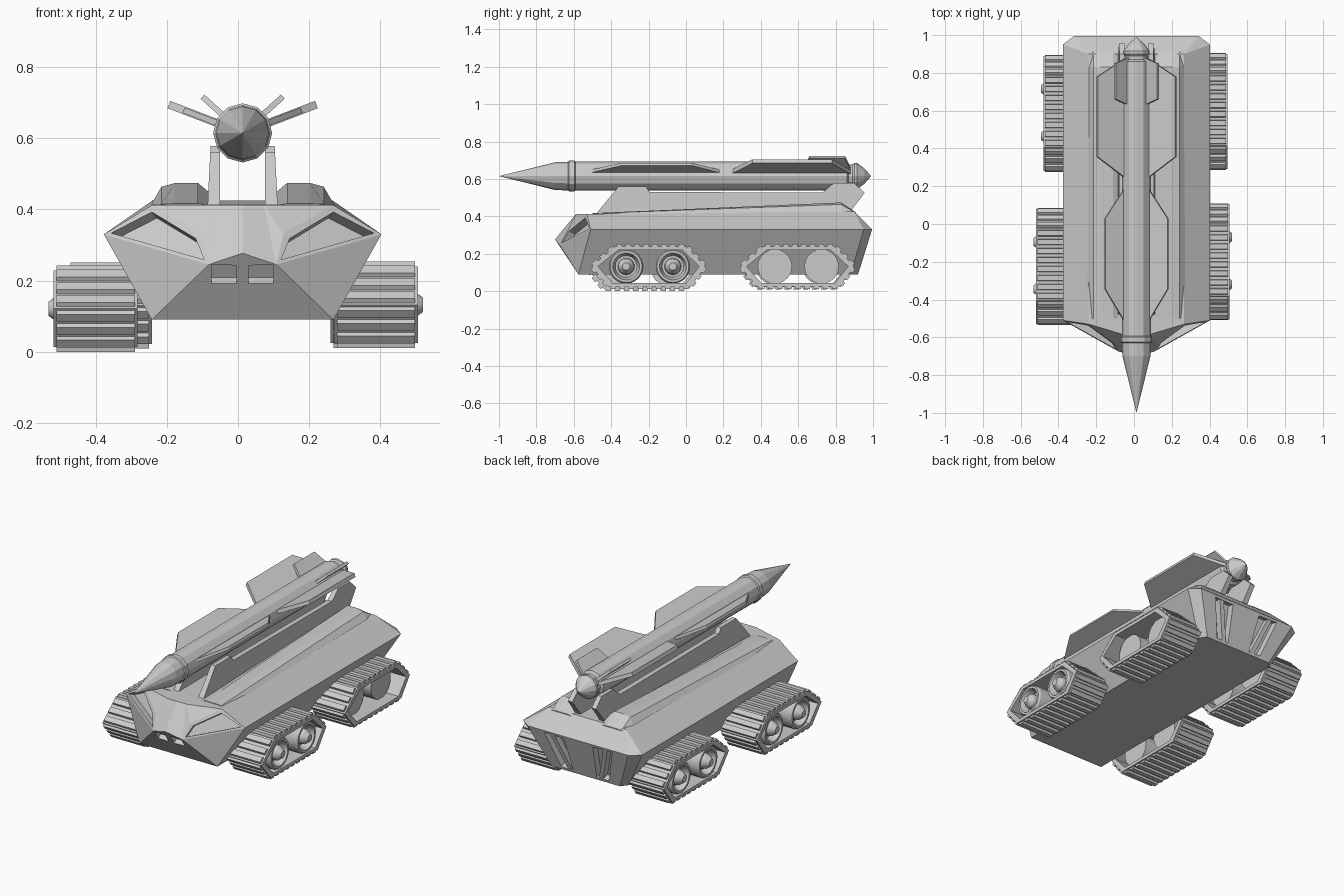
import bpy, bmesh
from math import sin, cos, pi, radians
from mathutils import Vector

if "Cube" in bpy.data.objects:
    bpy.data.objects.remove(bpy.data.objects["Cube"])

CX = 0.013          # centre line of the vehicle
AXIS_Z = 0.615      # missile axis height


def finish(name, bm):
    bmesh.ops.remove_doubles(bm, verts=bm.verts, dist=1e-5)
    bmesh.ops.recalc_face_normals(bm, faces=bm.faces)
    me = bpy.data.meshes.new(name)
    bm.to_mesh(me)
    bm.free()
    ob = bpy.data.objects.new(name, me)
    bpy.context.collection.objects.link(ob)
    return ob


def add_loft(bm, rings, caps=True):
    loops = [[bm.verts.new(p) for p in r] for r in rings]
    n = len(loops[0])
    for a, b in zip(loops, loops[1:]):
        for i in range(n):
            bm.faces.new((a[i], a[(i + 1) % n], b[(i + 1) % n], b[i]))
    if caps:
        bm.faces.new(loops[0])
        bm.faces.new(loops[-1])


def loft(name, rings):
    bm = bmesh.new()
    add_loft(bm, rings)
    return finish(name, bm)


def lathe(name, profile, place, n):
    """profile: (radius, distance); place maps (u, v, distance) to a point"""
    return loft(name, [[place(max(r, 1e-6) * sin(2 * pi * i / n),
                              max(r, 1e-6) * cos(2 * pi * i / n), t)
                        for i in range(n)] for r, t in profile])


# Hull: named half points, faces made for both sides
P = dict(
    B0=(0, -.575, .09), B1=(.255, -.575, .09), N0=(0, -.70, .277), N1=(.095, -.675, .245),
    S1=(.39, -.51, .33), R1=(.253, -.53, .413), R0=(.06, -.588, .413), Rc=(0, -.588, .413),
    M=(.115, -.63, .332), Qc=(0, .90, .425), Q=(.253, .90, .425), S2=(.39, .95, .33),
    T0=(0, .995, .33), T1=(.08, .995, .33), T2=(.24, .995, .33), T3=(.33, .995, .33),
    L0=(0, .92, .09), L1=(.06, .92, .09), L2=(.17, .92, .09), L3=(.225, .92, .09),
    L4=(.255, .88, .09))
FACES = ["B0 B1 N1 N0", "B1 S1 N1", "R0 R1 M", "R0 M N1", "Rc R0 N1 N0", "B1 L4 S2 S1",
         "R1 S1 S2 Q", "Rc Qc Q R1 R0", "Qc T0 T1 T2 T3 Q", "Q T3 S2", "T0 L0 L1 T1",
         "T2 L2 L3 T3", "T3 L3 L4 S2", "B0 L0 L1 L2 L3 L4 B1"]
RECESSED = ["R1 S1 N1 M", "T1 L1 L2 T2"]
bm = bmesh.new()
cache = {}


def hull_vert(key, s):
    x, y, z = P[key]
    k = (key, s if x else 1)
    if k not in cache:
        cache[k] = bm.verts.new((s * x, y, z))
    return cache[k]


recess = []
for s in (1, -1):
    for f in FACES + RECESSED:
        face = bm.faces.new([hull_vert(k, s) for k in f.split()])
        if f in RECESSED:
            recess.append(face)
bmesh.ops.recalc_face_normals(bm, faces=bm.faces)
bmesh.ops.inset_individual(bm, faces=recess, thickness=.022, depth=0)
bmesh.ops.inset_individual(bm, faces=recess, thickness=.002, depth=-.04)
hull = finish("hull", bm)
hull.location.x = CX

# Windscreen recesses cut into the nose
for s in (1, -1):
    bpy.ops.mesh.primitive_cube_add(size=1, location=(CX + s * .052, -.655, .22),
                                    rotation=(radians(34), 0, 0))
    cut = bpy.context.object
    cut.scale = (.07, .05, .062)
    cut.hide_render = True
    m = hull.modifiers.new("window", 'BOOLEAN')
    m.operation, m.object, m.solver = 'DIFFERENCE', cut, 'EXACT'
    bpy.context.view_layer.objects.active = hull
    bpy.ops.object.modifier_apply(modifier=m.name)
    bpy.data.objects.remove(cut)

RAIL = [(-.50, .39), (-.36, .56), (-.215, .56), (-.195, .53), (.73, .527), (.79, .578),
        (.90, .578), (.955, .525), (.89, .44), (.86, .39)]
POD = [(.262, 0), (.228, .85), (.19, 1), (.125, 1), (.092, .6), (.085, 0)]


def pod_ring(s, y, top):
    return [(CX + s * x, y, .405 + h * (top - .405)) for x, h in POD]


def fin(name, s, angle, outline, thick):
    a = radians(angle)
    out, nrm = Vector((s * cos(a), 0, sin(a))), Vector((-s * sin(a), 0, cos(a)))
    o = Vector((CX, 0, AXIS_Z))
    loft(name, [[o + out * d + Vector((0, y, 0)) + nrm * k * thick for d, y in outline]
                for k in (-.5, .5)])


for s, side in ((1, "right"), (-1, "left")):
    # Missile cradle rails, roof pods and rear grille bars
    loft(f"cradle_rail_{side}", [[(CX + s * (x + k * (.58 - z)), y, z) for y, z in RAIL]
                                 for x, k in ((.063, 0), (.09, .05))])
    loft(f"roof_pod_{side}", [pod_ring(s, -.50, .417), pod_ring(s, .83, .474),
                              pod_ring(s, .91, .42)])
    loft(f"rear_grille_bar_{side}",
         [[(CX + s * (x + dx), y + dy, z) for dx, dy in
           ((-.014, 0), (.014, 0), (.014, -.05), (-.014, -.05))]
          for x, y, z in ((.175, .988, .32), (.10, .918, .10))])
    # Missile fins
    fin(f"front_fin_{side}", s, 21,
        [(.06, -.53), (.178, -.345), (.178, .03), (.06, .20)], .016)
    fin(f"rear_fin_{side}", s, 21,
        [(.06, .24), (.222, .355), (.222, .78), (.06, .88)], .022)
    fin(f"upper_fin_{side}", s, 42,
        [(.06, .63), (.152, .66), (.152, .85), (.06, .88)], .016)

# Missile body, twelve sided
lathe("missile", [(0, -1), (.074, -.70), (.077, -.63), (.083, -.625), (.083, -.597),
                  (.077, -.592), (.077, .86), (.062, .87), (.062, .89), (.07, .90),
                  (.07, .915), (.04, .955), (0, .99)],
      lambda u, v, t: (CX + u, t, AXIS_Z + v), 12)

# Track units
HUB = [(0, -.1), (.092, -.1), (.092, .10), (.085, .112), (.072, .112), (.058, .07),
       (.045, .07), (.040, .105), (.02, .132), (0, .132)]
DISC = [(0, -.1), (.092, -.1), (.092, .05), (0, .05)]
BAND = [(-.305, 0), (-.18, .108), (.2, .108), (.305, 0), (.225, -.108), (-.215, -.108)]


def track(name, x, y, z, s, profile):
    bm = bmesh.new()
    w = .118

    def ring(dx, sy, sz):
        return [(x + dx, y + a * sy, z + b * sz) for a, b in BAND]
    add_loft(bm, [ring(-w, 1, 1), ring(w, 1, 1), ring(w, .89, .82),
                  ring(-w, .89, .82), ring(-w, 1, 1)], caps=False)
    # Raised tread bars around the band
    for i, p in enumerate(BAND):
        a = Vector((0, p[0], p[1]))
        q = BAND[(i + 1) % len(BAND)]
        b = Vector((0, q[0], q[1]))
        d = (b - a).normalized()
        nrm = Vector((0, -d.z, d.y))
        n = max(3, round((b - a).length / .05))
        step = (b - a).length / n
        for k in range(n):
            c = Vector((x, y, z)) + a + d * step * (k + .5)
            add_loft(bm, [[c + Vector((dx, 0, 0)) + d * e * step + nrm * h for e, h in
                           ((-.36, -.004), (-.28, .013), (.28, .013), (.36, -.004))]
                          for dx in (-w + .008, w - .008)])
    finish(name + "_track", bm)
    for k, wy in enumerate((-.12, .13)):
        ob = lathe(f"{name}_wheel_{k + 1}", profile,
                   lambda u, v, t: (x + s * t, y + wy + u, z + v), 24)
        bpy.ops.object.select_all(action='DESELECT')
        ob.select_set(True)
        bpy.context.view_layer.objects.active = ob
        bpy.ops.object.shade_smooth_by_angle(angle=radians(25))


track("front_left", -.40, -.225, .121, -1, HUB)
track("front_right", .388, -.20, .132, 1, HUB)
track("rear_left", -.36, .585, .130, -1, HUB)
track("rear_right", .378, .595, .132, 1, DISC)
